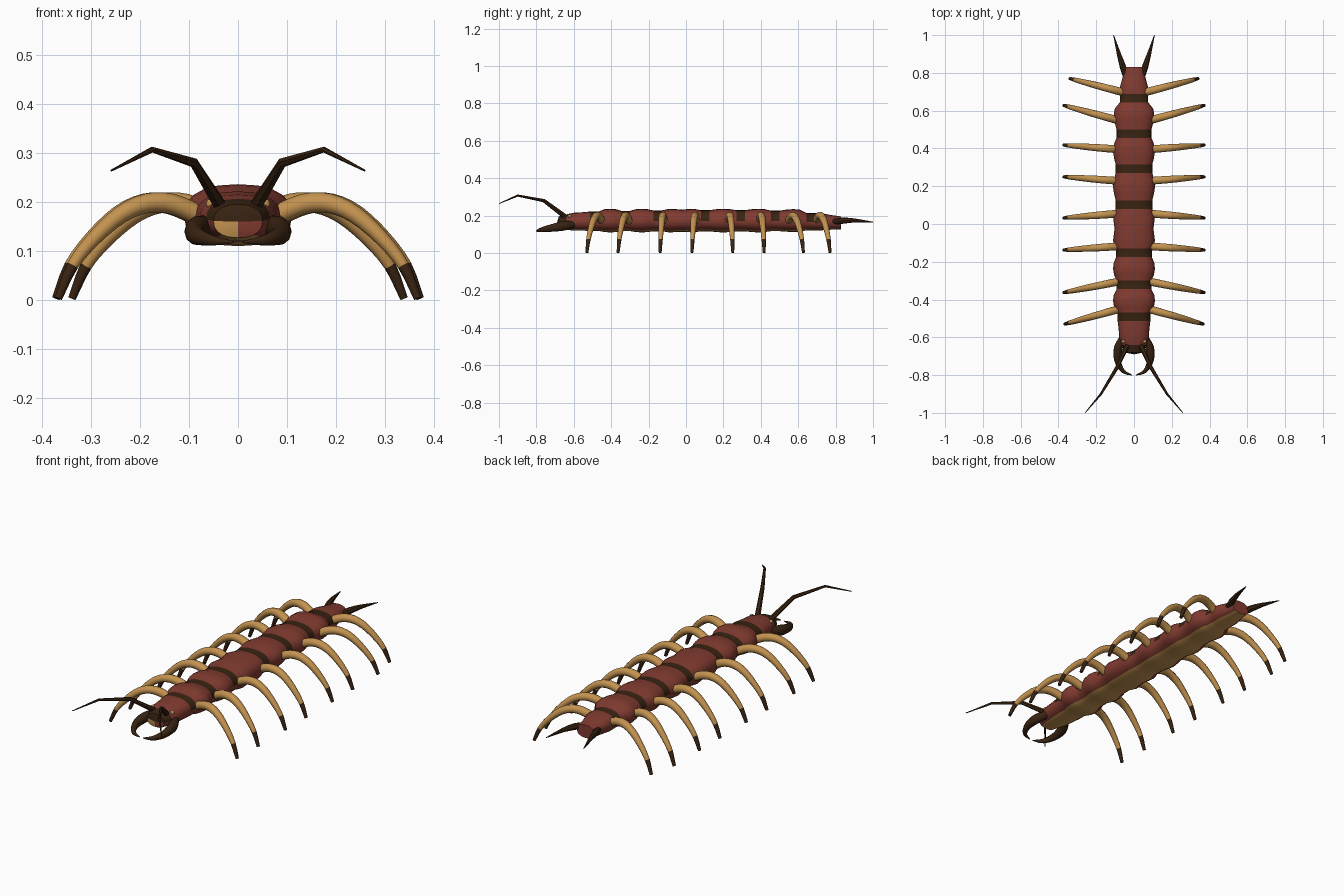
import bpy, bmesh
from math import cos, sin, pi, copysign
from mathutils import Vector

cube = bpy.data.objects.get("Cube")
if cube:
    bpy.data.objects.remove(cube, do_unlink=True)


def material(name, rgb):
    m = bpy.data.materials.new(name)
    m.use_nodes = True
    m.diffuse_color = (*rgb, 1)
    bsdf = next(n for n in m.node_tree.nodes if n.type == 'BSDF_PRINCIPLED')
    bsdf.inputs["Base Color"].default_value = (*rgb, 1)
    bsdf.inputs["Roughness"].default_value = 0.7
    return m


RED = material("shell_red", (0.22, 0.044, 0.03))
DARK = material("dark_brown", (0.04, 0.017, 0.006))
TAN = material("leg_tan", (0.55, 0.29, 0.08))


def finish(name, bm, mats, mirror=False, angle=40):
    bmesh.ops.recalc_face_normals(bm, faces=bm.faces)
    mesh = bpy.data.meshes.new(name)
    bm.to_mesh(mesh)
    bm.free()
    for m in mats:
        mesh.materials.append(m)
    ob = bpy.data.objects.new(name, mesh)
    bpy.context.collection.objects.link(ob)
    if mirror:
        ob.modifiers.new("Mirror", 'MIRROR').use_axis[0] = True
    bpy.ops.object.select_all(action='DESELECT')
    ob.select_set(True)
    bpy.context.view_layer.objects.active = ob
    bpy.ops.object.shade_smooth_by_angle(angle=angle * pi / 180)
    return ob


def bridge(bm, a, b):
    n = len(a)
    return [bm.faces.new((a[i], a[(i + 1) % n], b[(i + 1) % n], b[i])) for i in range(n)]


def spline(pts, steps):
    """Catmull-Rom through points of any dimension."""
    pts = [Vector(p) for p in pts]
    ext = [2 * pts[0] - pts[1]] + pts + [2 * pts[-1] - pts[-2]]
    out = []
    for i in range(1, len(ext) - 2):
        p, q, r, s = ext[i - 1:i + 3]
        for k in range(steps):
            t = k / steps
            out.append(0.5 * (2 * q + (r - p) * t + (2 * p - 5 * q + 4 * r - s) * t * t
                              + (3 * q - p - 3 * r + s) * t ** 3))
    return out + [pts[-1]]


def tube(name, stations, ref, steps=1, sides=10, mats=(DARK,), rule=None, flat=1.0):
    """Mirrored tapered tube along (x, y, z, radius) stations."""
    st = spline(stations, steps)
    pos = [Vector(s[:3]) for s in st]
    bm = bmesh.new()
    rings = []
    for i, s in enumerate(st):
        tan = (pos[min(i + 1, len(pos) - 1)] - pos[max(i - 1, 0)]).normalized()
        u = tan.cross(Vector(ref)).normalized()
        v = u.cross(tan)
        rings.append([bm.verts.new(pos[i] + s[3] * (u * cos(a) + v * sin(a) * flat))
                      for a in (2 * pi * k / sides for k in range(sides))])
    for a, b in zip(rings, rings[1:]):
        bridge(bm, a, b)
    bm.faces.new(rings[0])
    bm.faces.new(rings[-1])
    if rule:
        for f in bm.faces:
            f.material_index = rule(f.calc_center_median())
    return finish(name, bm, mats, mirror=True)


# Body: one lofted shell, pinched at each dark band
BANDS = [-0.49, -0.322, -0.152, 0.102, 0.293, 0.478, 0.667]
WAISTS = [0.087, 0.092, 0.095, 0.097, 0.097, 0.093, 0.075]
HALF = 0.0225
stations = [(-0.68, 0.05), (-0.64, 0.066), (-0.6, 0.078), (-0.55, 0.082)]
for i, (y, w) in enumerate(zip(BANDS, WAISTS)):
    stations += [(y - HALF, w), (y + HALF, w)]
    if i < len(BANDS) - 1:
        y0, y1 = y + HALF, BANDS[i + 1] - HALF
        wide = 0.111 if i < 5 else 0.107
        if i == 2:
            stations += [(-0.09, wide), (-0.025, 0.103), (0.04, wide)]
        else:
            stations += [(y0 + (y1 - y0) * t, wide - d) for t, d in ((0.25, 0.005), (0.5, 0), (0.75, 0.004))]
stations += [(0.72, 0.076), (0.77, 0.062), (0.83, 0.05)]

SIDES = 20


def soft(c):
    return copysign(abs(c) ** 0.85, c)


bm = bmesh.new()
rings = []
for y, w in stations:
    mid = 0.161 + 0.012 * min(1, max(0, (w - 0.05) / 0.05))
    h = 0.01 + 0.48 * w
    rings.append([bm.verts.new((w * soft(cos(a)), y, mid + h * soft(sin(a))))
                  for a in (2 * pi * k / SIDES for k in range(SIDES))])
for (ya, _), (yb, _), a, b in zip(stations, stations[1:], rings, rings[1:]):
    yc = (ya + yb) / 2
    banded = yc < -0.64 or any(abs(yc - c) < HALF for c in BANDS)
    for k, f in enumerate(bridge(bm, a, b)):
        ang = (k + 0.5) / SIDES
        if 0.65 < ang < 0.85:
            f.material_index = 2
        elif banded and ang < 0.5:
            f.material_index = 1
# Face plate: dark brow above, pale and red mouth halves below
nose = bm.verts.new((0, -0.69, 0.16))
for k in range(SIDES):
    f = bm.faces.new((rings[0][k], rings[0][(k + 1) % SIDES], nose))
    c = f.calc_center_median()
    f.material_index = 1 if c.z > 0.16 else (2 if c.x < 0 else 0)
bm.faces.new(rings[-1])
finish("body", bm, (RED, DARK, TAN))

# Legs: root y, foot y, foot x for each mirrored pair
LEGS = [(-0.45, -0.53, 0.367), (-0.305, -0.363, 0.372), (-0.118, -0.138, 0.372), (0.055, 0.032, 0.372),
        (0.228, 0.25, 0.372), (0.395, 0.418, 0.372), (0.548, 0.628, 0.372), (0.695, 0.77, 0.339)]
ARCH = [(0, 0.172, 0.021), (0.2, 0.196, 0.021), (0.38, 0.197, 0.02), (0.56, 0.174, 0.018),
        (0.75, 0.125, 0.015), (0.9, 0.07, 0.012), (1, 0.003, 0.008)]
for n, (ry, fy, fx) in enumerate(LEGS, 1):
    rx = fx - 0.29
    tube(f"leg_pair_{n}", [(rx + (fx - rx) * t, ry + (fy - ry) * t, z, r) for t, z, r in ARCH],
         (0, 1, 0), steps=3, mats=(TAN, DARK), rule=lambda c: int(c.z < 0.07))

# Venom claws curling in front of the head
tube("claws", [(0.06, -0.6, 0.155, 0.016), (0.083, -0.655, 0.145, 0.023), (0.088, -0.71, 0.135, 0.019),
               (0.075, -0.755, 0.127, 0.014), (0.05, -0.785, 0.121, 0.009), (0.01, -0.8, 0.118, 0.002)],
     (0, 0, 1), steps=3, flat=1.15)

# Jointed antennae
tube("antennae", [(0.035, -0.64, 0.19, 0.014), (0.09, -0.76, 0.28, 0.01),
                  (0.175, -0.9, 0.307, 0.006), (0.259, -1.0, 0.264, 0.002)], (0, 0, 1), sides=6)

# Tail spines
tube("tail_spines", [(0.04, 0.77, 0.163, 0.014), (0.058, 0.83, 0.172, 0.017),
                     (0.08, 0.9, 0.174, 0.011), (0.108, 1.0, 0.165, 0.002)], (0, 0, 1), steps=2, sides=8)

# Small pale eyes
bm = bmesh.new()
bmesh.ops.create_uvsphere(bm, u_segments=10, v_segments=6, radius=0.01)
bmesh.ops.translate(bm, verts=bm.verts, vec=(0.056, -0.622, 0.196))
finish("eyes", bm, (TAN,), mirror=True)
